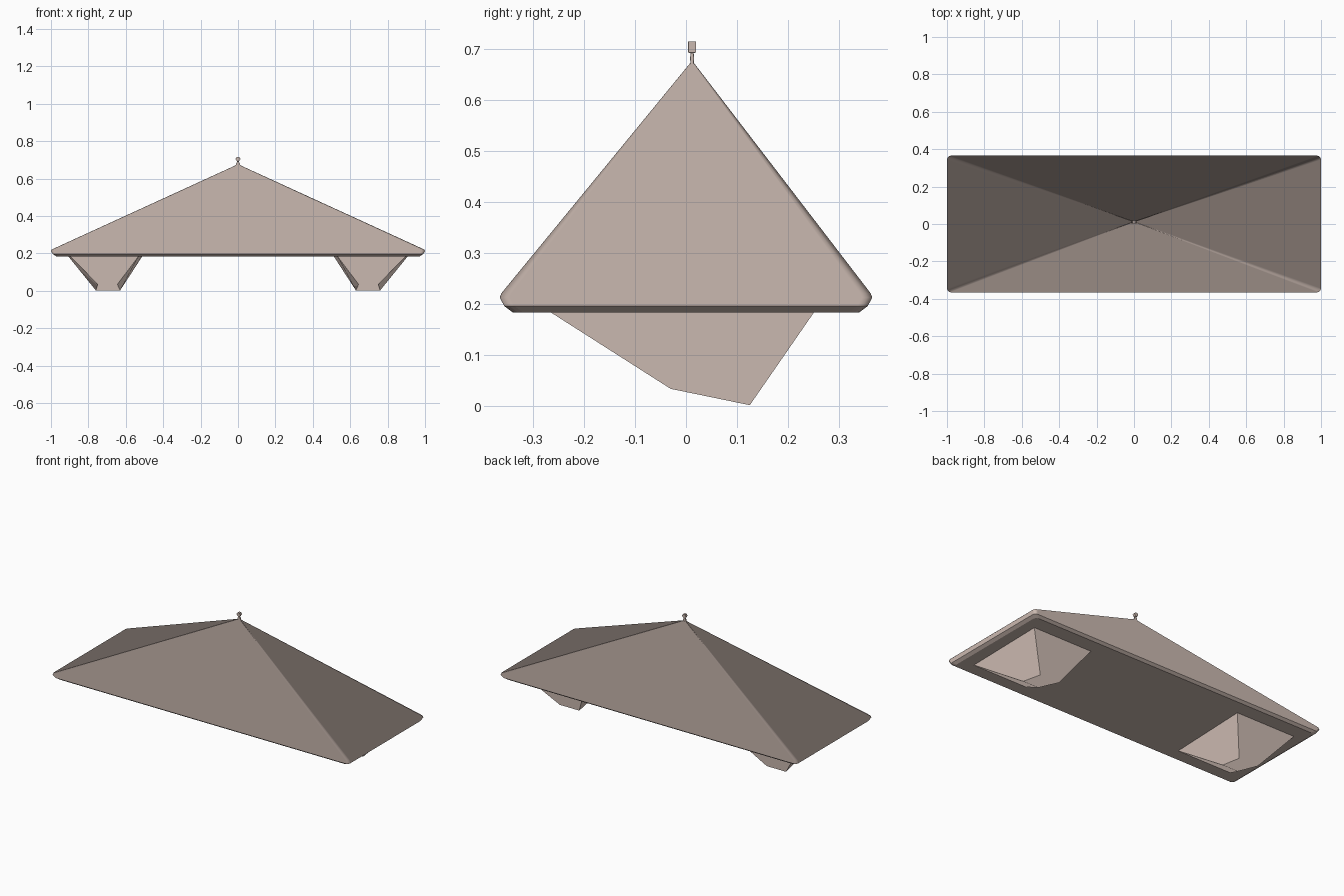
import bpy, bmesh, math
from mathutils import Vector

cube = bpy.data.objects.get("Cube")
if cube:
    bpy.data.objects.remove(cube)

# Single clay colour
clay = bpy.data.materials.new("pale_clay")
clay.use_nodes = True
colour = (0.60, 0.49, 0.44, 1)
clay.diffuse_color = colour
clay.node_tree.nodes["Principled BSDF"].inputs["Base Color"].default_value = colour

STEPS = 3       # segments per rounded corner
DROOP = -0.02   # slight downward lean of the side normals


def corner_angle(i):
    """Direction of point i on a rounded rectangle ring."""
    k, s = divmod(i % (4 * (STEPS + 1)), STEPS + 1)
    return math.pi / 2 * (k + s / STEPS)


def rounded_rect(hx, hy, r, z, cy=0.0):
    """Rectangle with rounded corners, counter-clockwise from +x +y."""
    pts = []
    for i in range(4 * (STEPS + 1)):
        sx, sy = ((1, 1), (-1, 1), (-1, -1), (1, -1))[i // (STEPS + 1)]
        a = corner_angle(i)
        pts.append((sx * (hx - r) + r * math.cos(a),
                    cy + sy * (hy - r) + r * math.sin(a), z))
    return pts


def round_normal(face, vert):
    """Box-like shading that turns smoothly around the rounded corners."""
    if face.normal.z < -0.7 or face.normal.z > 0.95:
        return face.normal.copy()
    a = corner_angle(vert)
    return Vector((math.cos(a), math.sin(a), DROOP)).normalized()


def box_normal(face, vert):
    """Box-like shading with each face pointing along its main side axis."""
    n = face.normal
    if abs(n.x) > abs(n.y):
        return Vector((math.copysign(1, n.x), 0, DROOP)).normalized()
    return Vector((0, math.copysign(1, n.y), DROOP)).normalized()


def loft(name, rings, normal_rule):
    """Skin a stack of matching rings, bottom to top, and cap both ends."""
    bm = bmesh.new()
    loops = [[bm.verts.new(p) for p in ring] for ring in rings]
    for low, high in zip(loops, loops[1:]):
        for i in range(len(low)):
            j = (i + 1) % len(low)
            bm.faces.new((low[i], low[j], high[j], high[i]))
    bm.faces.new(loops[0][::-1])
    bm.faces.new(loops[-1])
    bmesh.ops.recalc_face_normals(bm, faces=bm.faces)
    mesh = bpy.data.meshes.new(name)
    bm.to_mesh(mesh)
    bm.free()
    mesh.materials.append(clay)
    mesh.shade_smooth()
    normals = [None] * len(mesh.loops)
    for face in mesh.polygons:
        for corner in face.loop_indices:
            normals[corner] = normal_rule(face, mesh.loops[corner].vertex_index)
    mesh.normals_split_custom_set(normals)
    bpy.context.collection.objects.link(bpy.data.objects.new(name, mesh))


# Pyramid body with a chamfered lower rim
APEX_Y = 0.012
loft("pyramid_body", [
    rounded_rect(0.972, 0.340, 0.02, 0.184),
    rounded_rect(0.990, 0.356, 0.02, 0.196),
    rounded_rect(1.000, 0.365, 0.02, 0.213),
    rounded_rect(0.995, 0.362, 0.02, 0.221),
    rounded_rect(0.010, 0.004, 0.003, 0.672, APEX_Y),
], round_normal)

# Tapered feet with a tilted sole, mirrored left and right
sole = [(0.645, -0.03, 0.034), (0.75, -0.03, 0.034),
        (0.76, 0.125, 0.002), (0.63, 0.125, 0.002)]
top = [(0.53, -0.27, 0.187), (0.90, -0.27, 0.187),
       (0.91, 0.253, 0.187), (0.51, 0.253, 0.187)]
for side, sign in (("left", 1), ("right", -1)):
    loft(side + "_foot",
         [[(sign * x, y, z) for x, y, z in ring] for ring in (sole, top)],
         box_normal)

# Flared neck and diamond knob on the peak
loft("peak_finial", [
    rounded_rect(0.014, 0.003, 0.002, 0.668, APEX_Y),
    rounded_rect(0.009, 0.004, 0.002, 0.682, APEX_Y),
    rounded_rect(0.004, 0.003, 0.002, 0.692, APEX_Y),
    rounded_rect(0.006, 0.008, 0.001, 0.693, APEX_Y),
    rounded_rect(0.0135, 0.008, 0.001, 0.704, APEX_Y),
    rounded_rect(0.006, 0.008, 0.001, 0.715, APEX_Y),
], round_normal)
